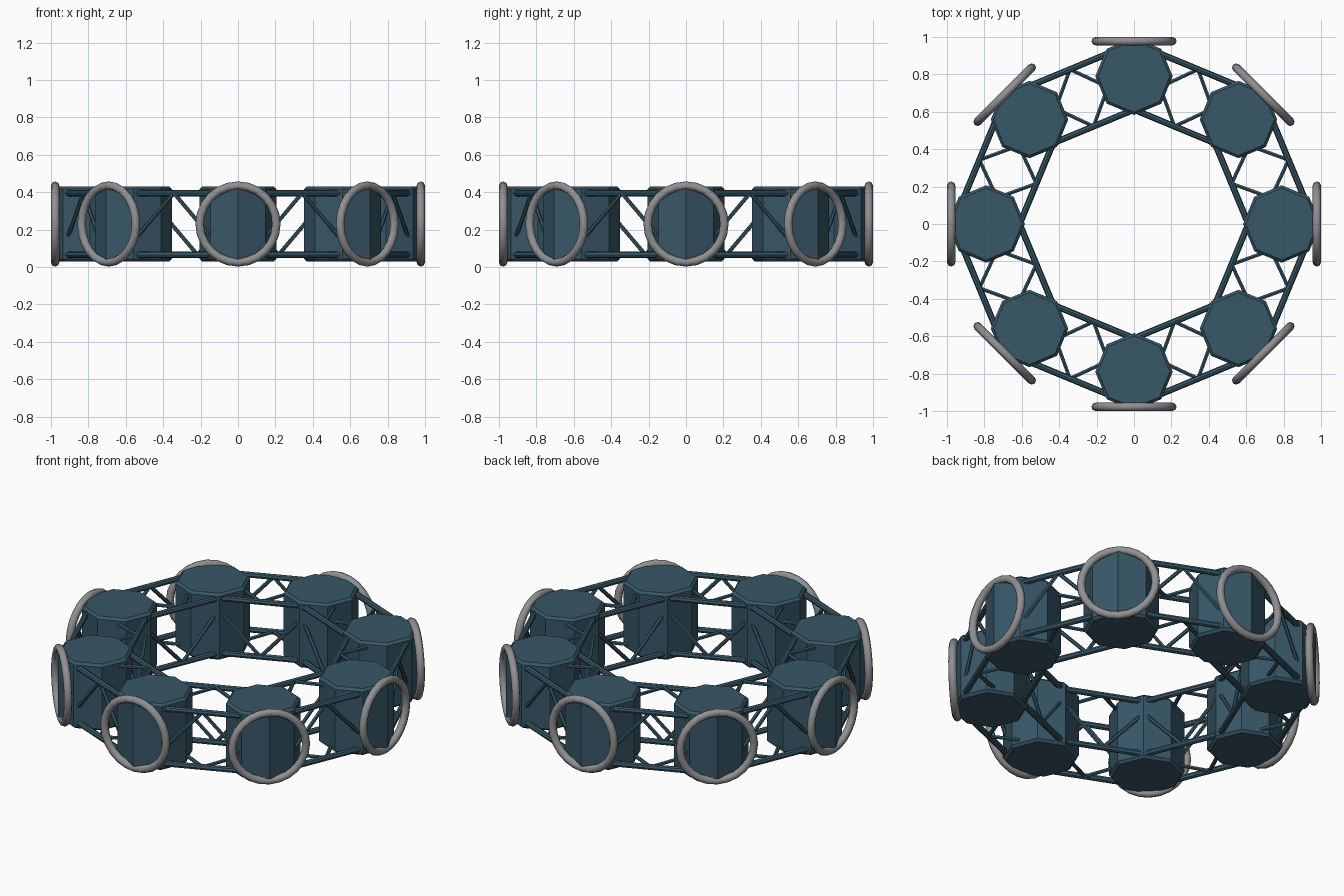
import bpy, bmesh, math
from mathutils import Vector, Matrix

if "Cube" in bpy.data.objects:
    bpy.data.objects.remove(bpy.data.objects["Cube"])

N = 8                 # modules around the ring
R = 0.79              # module centre radius
ZC = 0.23             # mid height
HUB_R, HUB_H = 0.207, 0.40
OFF = 0.165           # half size of the square truss section
HALF = R * math.sin(math.pi / N)
APO = R * math.cos(math.pi / N)


def material(name, rgb):
    m = bpy.data.materials.new(name)
    m.diffuse_color = (*rgb, 1)
    m.use_nodes = True
    m.node_tree.nodes["Principled BSDF"].inputs["Base Color"].default_value = m.diffuse_color
    return m


BLUE = material("slate blue", (0.038, 0.095, 0.135))
GREY = material("mid grey", (0.28, 0.28, 0.29))


def finish(bm, name, mat, smooth=False):
    bmesh.ops.recalc_face_normals(bm, faces=bm.faces)
    me = bpy.data.meshes.new(name)
    bm.to_mesh(me)
    bm.free()
    me.materials.append(mat)
    for p in me.polygons:
        p.use_smooth = smooth
    ob = bpy.data.objects.new(name, me)
    bpy.context.collection.objects.link(ob)
    return ob


def bar(bm, a, b, r, sides=8):
    a, b = Vector(a), Vector(b)
    d = b - a
    m = Matrix.Translation((a + b) / 2) @ d.to_track_quat('Z', 'Y').to_matrix().to_4x4()
    bmesh.ops.create_cone(bm, cap_ends=True, segments=sides, radius1=r, radius2=r,
                          depth=d.length, matrix=m)


def hub(i, ang):
    # octagonal module with chamfered rims, corners pointing in and out
    bm = bmesh.new()
    bmesh.ops.create_cone(bm, cap_ends=True, segments=8, radius1=HUB_R, radius2=HUB_R,
                          depth=HUB_H)
    v = min(bm.verts, key=lambda v: abs(math.atan2(v.co.y, v.co.x)))
    bmesh.ops.rotate(bm, verts=bm.verts, cent=(0, 0, 0),
                     matrix=Matrix.Rotation(-math.atan2(v.co.y, v.co.x), 3, 'Z'))
    rims = [e for e in bm.edges if abs(e.verts[0].co.z - e.verts[1].co.z) < 1e-4]
    bmesh.ops.bevel(bm, geom=rims, offset=0.014, offset_type='OFFSET', segments=1,
                    profile=0.5, affect='EDGES')
    ob = finish(bm, f"module_{i}", BLUE)
    ob.location = (R * math.cos(ang), R * math.sin(ang), ZC)
    ob.rotation_euler = (0, 0, ang)


def docking_ring(i, ang, major=0.205, minor=0.0225, seg=24, tube=8):
    # torus standing upright on the outer corner of the module
    bm = bmesh.new()
    rows = []
    for s in range(seg):
        a = 2 * math.pi * s / seg
        row = []
        for t in range(tube):
            b = 2 * math.pi * t / tube
            q = major + minor * math.cos(b)
            row.append(bm.verts.new((minor * math.sin(b), q * math.cos(a), q * math.sin(a))))
        rows.append(row)
    for s in range(seg):
        for t in range(tube):
            u, w = (s + 1) % seg, (t + 1) % tube
            bm.faces.new((rows[s][t], rows[u][t], rows[u][w], rows[s][w]))
    ob = finish(bm, f"docking_ring_{i}", GREY, True)
    ob.location = (0.9775 * math.cos(ang), 0.9775 * math.sin(ang), ZC)
    ob.rotation_euler = (0, 0, ang)


def truss(i, ang):
    # square truss in local space: x outward, y along the span
    bm = bmesh.new()
    corners = [(OFF, -OFF), (OFF, OFF), (-OFF, OFF), (-OFF, -OFF)]
    for k in range(4):
        x, z = corners[k]
        u, w = corners[(k + 1) % 4]
        bar(bm, (x, -HALF, z), (x, HALF, z), 0.017)
        # zigzag braces, meeting mid-span on the next chord
        for s in (-1, 1):
            bar(bm, (x, s * HALF, z), (u, 0, w), 0.011, 6)
    ob = finish(bm, f"truss_{i}", BLUE)
    ob.location = (APO * math.cos(ang), APO * math.sin(ang), ZC)
    ob.rotation_euler = (0, 0, ang)


for i in range(N):
    a = 2 * math.pi * i / N
    hub(i, a)
    docking_ring(i, a)
    truss(i, a + math.pi / N)
